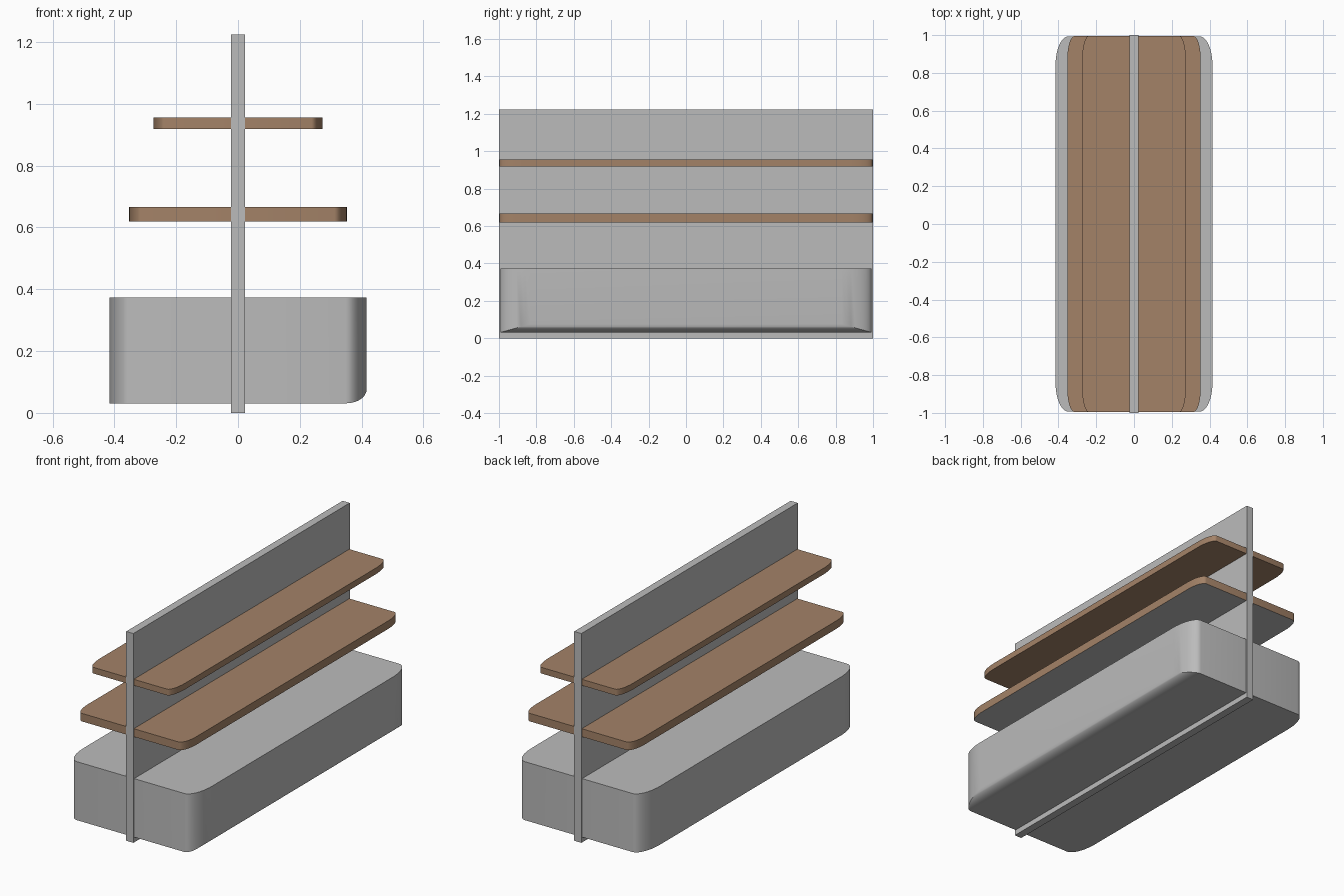
import bpy, bmesh, math

if "Cube" in bpy.data.objects:
    bpy.data.objects.remove(bpy.data.objects["Cube"])


def material(name, rgb):
    m = bpy.data.materials.new(name)
    m.diffuse_color = (*rgb, 1.0)
    m.use_nodes = True
    m.node_tree.nodes["Principled BSDF"].inputs["Base Color"].default_value = m.diffuse_color
    return m


GREY = material("light_grey", (0.50, 0.50, 0.50))
WOOD = material("wood_brown", (0.37, 0.225, 0.137))
STEPS = 10


def finish(name, bm, mats, smooth=True):
    bmesh.ops.recalc_face_normals(bm, faces=bm.faces)
    mesh = bpy.data.meshes.new(name)
    bm.to_mesh(mesh)
    bm.free()
    ob = bpy.data.objects.new(name, mesh)
    bpy.context.collection.objects.link(ob)
    for m in mats:
        mesh.materials.append(m)
    if smooth:
        bpy.ops.object.select_all(action='DESELECT')
        ob.select_set(True)
        bpy.context.view_layer.objects.active = ob
        bpy.ops.object.shade_smooth_by_angle(angle=math.radians(30))
    return ob


def rounded_slab(name, hx, hy, z0, z1, rx, ry, mats, lip=0.0):
    """Slab with elliptical plan corners; lip rounds the lower +x edge.
    Lofted from cross-sections along x."""
    stations = []                       # (x, half depth, bottom height)
    for i in range(STEPS + 1):
        a = math.pi / 2 * i / STEPS
        stations.append((hx - rx + rx * math.sin(a),
                         hy - ry + ry * math.cos(a),
                         z0 + lip * (1 - math.cos(a))))
    left = [(-x, h, z0) for x, h, b in reversed(stations)]
    bm = bmesh.new()
    rings = [[bm.verts.new(c) for c in ((x, -h, b), (x, h, b), (x, h, z1), (x, -h, z1))]
             for x, h, b in left + stations]
    for r, s in zip(rings, rings[1:]):
        for k in range(4):
            n = (k + 1) % 4
            bm.faces.new((r[k], r[n], s[n], s[k]))
    bm.faces.new(rings[0])
    bm.faces.new(rings[-1])
    # merge the flat top, ends and underside into single faces
    bmesh.ops.dissolve_limit(bm, angle_limit=math.radians(0.5),
                             verts=bm.verts, edges=bm.edges)
    return finish(name, bm, mats)


# Base cabinet, lower +x edge rounded
rounded_slab("base_plinth", 0.416, 0.993, 0.031, 0.373, 0.067, 0.16, [GREY], lip=0.045)

# Lower shelf, with a grey underside
lower = rounded_slab("lower_shelf", 0.352, 0.996, 0.619, 0.666, 0.04, 0.11, [WOOD, GREY])
for p in lower.data.polygons:
    p.material_index = 1 if p.normal.z < -0.5 else 0

# Upper shelf
rounded_slab("upper_shelf", 0.274, 0.996, 0.919, 0.955, 0.036, 0.12, [WOOD])

# Central divider panel
bm = bmesh.new()
bmesh.ops.create_cube(bm, size=1.0)
for v in bm.verts:
    v.co = (v.co.x * 0.046, v.co.y * 2.0, (v.co.z + 0.5) * 1.224)
finish("divider_panel", bm, [GREY], smooth=False)
